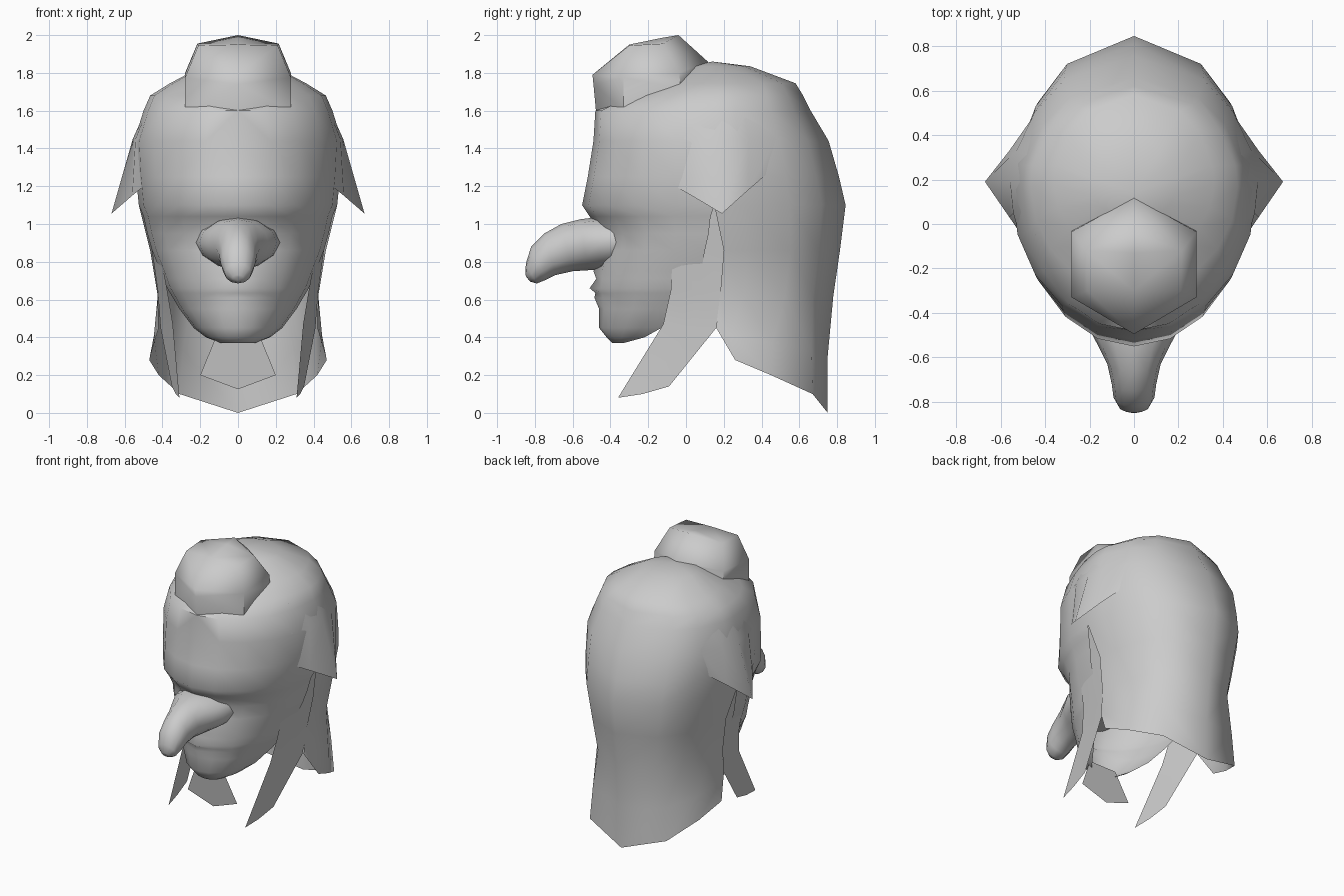
import bpy, bmesh
from math import sin, cos, radians
from mathutils import Vector

cube = bpy.data.objects.get("Cube")
if cube:
    bpy.data.objects.remove(cube, do_unlink=True)

# Single grey clay material
clay = bpy.data.materials.new("grey clay")
clay.use_nodes = True
clay.diffuse_color = (0.6, 0.6, 0.6, 1)
clay.node_tree.nodes["Principled BSDF"].inputs["Base Color"].default_value = (0.6, 0.6, 0.6, 1)


def build(name, grids, centre, sides=(1, -1), angle=60):
    """Skin grids of points (x >= 0 half) on the given sides and weld them."""
    bm = bmesh.new()
    for rows in grids:
        for r0, r1 in zip(rows, rows[1:]):
            for i in range(len(r0) - 1):
                quad = []
                for p in (r0[i], r0[i + 1], r1[i + 1], r1[i]):
                    p = tuple(round(c, 5) for c in p)
                    if p not in quad:
                        quad.append(p)
                if len(quad) > 2:
                    for s in sides:
                        bm.faces.new([bm.verts.new((s * x, y, z)) for x, y, z in quad])
    bmesh.ops.remove_doubles(bm, verts=bm.verts[:], dist=0.0005)
    bmesh.ops.recalc_face_normals(bm, faces=bm.faces[:])
    c = Vector(centre)
    if sum(f.normal.dot(f.calc_center_median() - c) * f.calc_area() for f in bm.faces) < 0:
        bmesh.ops.reverse_faces(bm, faces=bm.faces[:])
    mesh = bpy.data.meshes.new(name)
    bm.to_mesh(mesh)
    bm.free()
    mesh.materials.append(clay)
    obj = bpy.data.objects.new(name, mesh)
    bpy.context.collection.objects.link(obj)
    bpy.ops.object.select_all(action='DESELECT')
    obj.select_set(True)
    bpy.context.view_layer.objects.active = obj
    bpy.ops.object.shade_smooth_by_angle(angle=radians(angle))


def arc(z, yf, yc, yb, w, angles):
    """Half ring: -90 is the front, 0 the side, 90 the back."""
    pts = []
    for a in angles:
        s, c = sin(radians(a)), cos(radians(a))
        x = 0 if abs(a) == 90 else w * c
        pts.append((x, yc + (yb - yc if s > 0 else yc - yf) * s, z))
    return pts


FRONT = [-90, -72, -54, -36, -18, 0]
BACK = [0, 12, 35, 55, 90]
ALL = FRONT + BACK[1:]

# Skull dome: z, front y, widest y, back y, half width
skull = [arc(*r, ALL) for r in [
    (1.86, 0.14, 0.14, 0.14, 0.0),
    (1.835, 0.02, 0.17, 0.34, 0.19),
    (1.745, -0.15, 0.18, 0.58, 0.36),
    (1.68, -0.31, 0.17, 0.62, 0.465),
    (1.60, -0.48, 0.16, 0.66, 0.50),
    (1.44, -0.49, 0.15, 0.755, 0.55),
    (1.25, -0.52, 0.15, 0.81, 0.54),
    (1.10, -0.55, 0.15, 0.845, 0.525)]]

# Face below the brow: z, midline y, front y, side y, half width
face = [skull[-1][:len(FRONT)]]
for z, ym, yf, yc, w in [
        (1.04, -0.51, -0.50, 0.13, 0.50),
        (0.95, -0.45, -0.44, 0.12, 0.48),
        (0.86, -0.45, -0.45, 0.10, 0.455),
        (0.75, -0.49, -0.47, 0.08, 0.41),
        (0.71, -0.475, -0.47, 0.06, 0.395),
        (0.66, -0.51, -0.475, 0.04, 0.375),
        (0.635, -0.48, -0.47, 0.02, 0.36),
        (0.61, -0.485, -0.465, 0.01, 0.345),
        (0.55, -0.46, -0.455, -0.04, 0.31),
        (0.45, -0.46, -0.46, -0.13, 0.235),
        (0.40, -0.42, -0.42, -0.22, 0.17),
        (0.37, -0.39, -0.39, -0.33, 0.09),
        (0.37, -0.37, -0.37, -0.35, 0.0)]:
    row = arc(z, yf, yc, yc, w, FRONT)
    face.append([(0, ym, z)] + row[1:])

# Long hair hanging at the back, with a pointed hem
hair = [skull[-1][len(FRONT) - 1:],
        arc(0.86, 0, 0.20, 0.815, 0.465, BACK),
        arc(0.62, 0, 0.18, 0.78, 0.425, BACK),
        [(0.42, 0.165, 0.50), (0.445, 0.23, 0.41), (0.41, 0.46, 0.37),
         (0.29, 0.665, 0.33), (0, 0.75, 0.30)],
        [(0.42, 0.16, 0.45), (0.47, 0.26, 0.28), (0.42, 0.45, 0.2),
         (0.31, 0.67, 0.1), (0, 0.75, 0)]]
build("head_and_back_hair", [skull, face, hair], (0, 0.1, 0.9))

# Hooked nose: top y z, bottom y z, half width
nose = []
for ty, tz, by, bz, w in [
        (-0.36, 1.03, -0.30, 0.78, 0.23),
        (-0.48, 1.035, -0.45, 0.76, 0.205),
        (-0.56, 1.025, -0.52, 0.755, 0.165),
        (-0.66, 1.00, -0.60, 0.75, 0.12),
        (-0.75, 0.95, -0.69, 0.73, 0.10),
        (-0.82, 0.88, -0.74, 0.705, 0.092),
        (-0.848, 0.79, -0.79, 0.685, 0.07),
        (-0.85, 0.73, -0.825, 0.695, 0.03),
        (-0.845, 0.72, -0.83, 0.70, 0.0)]:
    ring = []
    for a in range(0, 181, 30):
        t = (1 - cos(radians(a))) / 2
        x = 0 if a in (0, 180) else w * sin(radians(a))
        ring.append((x, ty + (by - ty) * t, tz + (bz - tz) * t))
    nose.append(ring)
build("nose", [nose], (0, -0.6, 0.86))

# Faceted topknot, sunk into the forehead
topknot = [
    [(0, 0.12, 1.845), (0.28, -0.03, 1.72), (0.28, -0.33, 1.60), (0, -0.475, 1.58)],
    [(0, 0.115, 1.86), (0.28, -0.035, 1.80), (0.28, -0.33, 1.775), (0, -0.49, 1.74)],
    [(0, -0.04, 2.0), (0.215, -0.12, 1.955), (0.21, -0.30, 1.945), (0, -0.495, 1.79)],
    [(0, -0.04, 2.0), (0, -0.13, 1.985), (0, -0.30, 1.95), (0, -0.495, 1.79)]]
build("topknot", [topknot], (0, -0.2, 1.75))

# Pointed hair flap flaring out over the ear, rows from hem to skull
flap = [
    [(0.45, -0.13, 1.24), (0.56, 0.03, 1.15), (0.67, 0.19, 1.055), (0.56, 0.33, 1.18), (0.43, 0.48, 1.31)],
    [(0.50, -0.10, 1.45), (0.543, 0.05, 1.45), (0.557, 0.19, 1.45), (0.528, 0.33, 1.45), (0.455, 0.48, 1.45)],
    [(0.44, -0.05, 1.64), (0.465, 0.06, 1.64), (0.472, 0.19, 1.64), (0.452, 0.30, 1.64), (0.395, 0.42, 1.64)]]

# Loose lock hanging beside the jaw
lock = [
    [(0.44, -0.02, 1.16), (0.48, 0.10, 1.16), (0.50, 0.27, 1.16)],
    [(0.41, -0.07, 0.84), (0.435, 0.09, 0.85), (0.455, 0.26, 0.86)],
    [(0.375, -0.08, 0.65), (0.405, 0.07, 0.65), (0.425, 0.21, 0.65)],
    [(0.345, -0.12, 0.47), (0.375, 0.02, 0.45), (0.41, 0.16, 0.45)],
    [(0.31, -0.36, 0.08), (0.33, -0.23, 0.10), (0.35, -0.09, 0.14)]]

for side, s in (("left", 1), ("right", -1)):
    build(side + "_hair_flap", [flap], (0, 0.15, 1.2), sides=(s,))
    build(side + "_hair_lock", [lock], (0, 0, 0.6), sides=(s,))

# Small beard plate under the chin
beard = [[(0, -0.325, 0.42), (0.11, -0.325, 0.42)],
         [(0, -0.295, 0.2), (0.2, -0.295, 0.2)],
         [(0, -0.285, 0.125), (0, -0.285, 0.125)]]
build("beard", [beard], (0, 0, 0.3))
